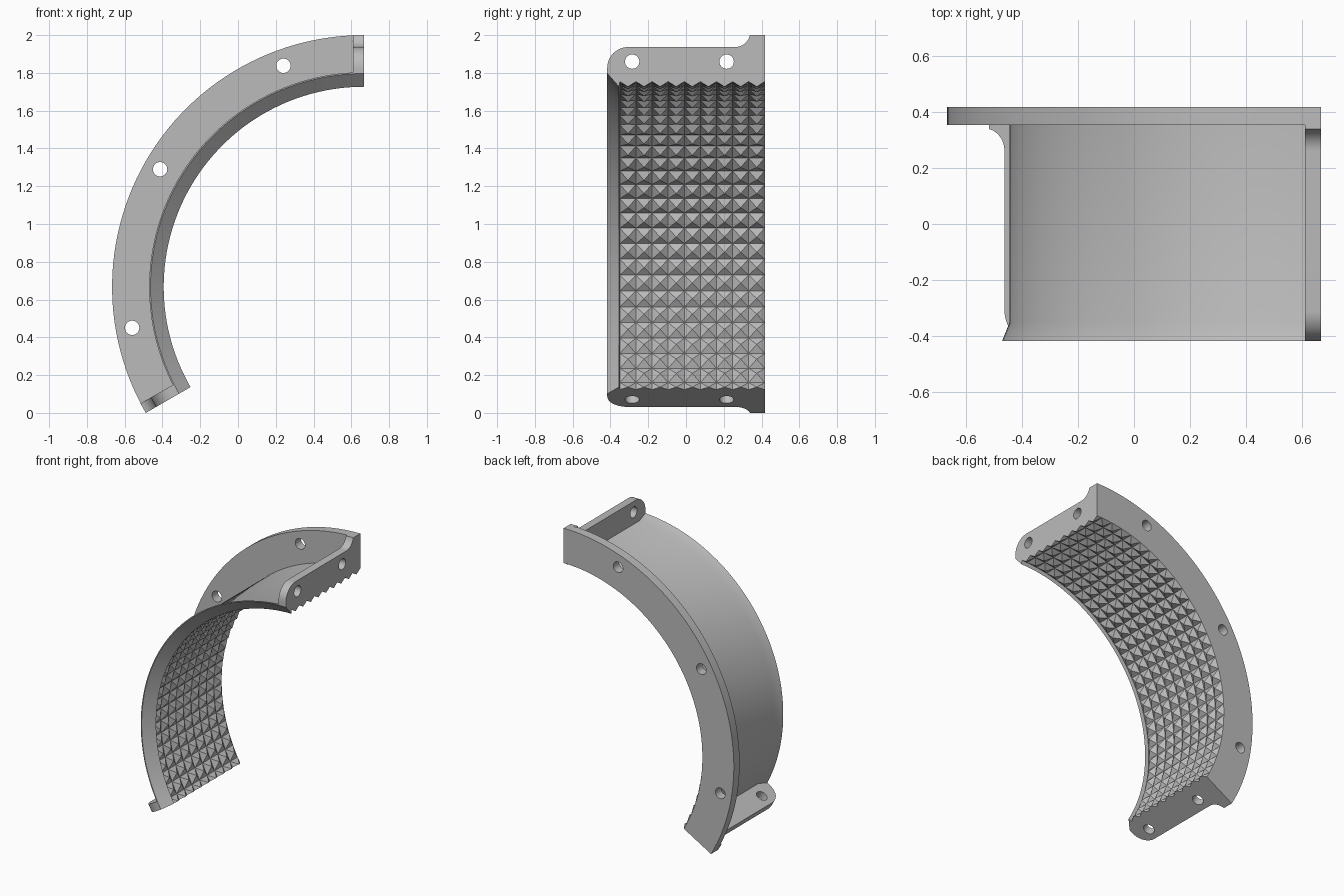
import bpy, bmesh, math
from mathutils import Vector, Matrix

if "Cube" in bpy.data.objects:
    bpy.data.objects.remove(bpy.data.objects["Cube"])

R = 4 / 3                          # flange radius
CX, CZ = 2 / 3, 2 / 3              # arc axis, running along y
A0, A1 = math.radians(90), math.radians(210)
HALF = 0.417                       # half depth
FLANGE_Y = 0.352
ROWS, COLS = 27, 9                 # grip pyramids around and across
TIP, BASE, OUTER = 1.06, 1.087, 1.11
STEPS = ROWS * 2

grey = bpy.data.materials.new("light grey")
grey.use_nodes = True
grey.diffuse_color = (0.5, 0.5, 0.5, 1)
grey.node_tree.nodes["Principled BSDF"].inputs["Base Color"].default_value = (0.5, 0.5, 0.5, 1)


def point(a, y, r, t=0):
    """Polar position, moved by t along the tangent."""
    return Vector((CX + r * math.cos(a) - t * math.sin(a), y,
                   CZ + r * math.sin(a) + t * math.cos(a)))


def loft(name, rings, split=None):
    """Join closed rings into a solid; split chooses quads to cut and their diagonal."""
    bm = bmesh.new()
    loops = [[bm.verts.new(p) for p in ring] for ring in rings]
    n = len(loops[0])
    for i in range(len(loops) - 1):
        for j in range(n):
            a, b = loops[i][j], loops[i][(j + 1) % n]
            d, c = loops[i + 1][j], loops[i + 1][(j + 1) % n]
            cut = split(i, j) if split else None
            if cut == "ac":
                bm.faces.new((a, b, c))
                bm.faces.new((a, c, d))
            elif cut == "bd":
                bm.faces.new((a, b, d))
                bm.faces.new((b, c, d))
            else:
                bm.faces.new((a, b, c, d))
    bm.faces.new(loops[0])
    bm.faces.new(loops[-1])
    bmesh.ops.recalc_face_normals(bm, faces=bm.faces)
    mesh = bpy.data.meshes.new(name)
    bm.to_mesh(mesh)
    bm.free()
    mesh.materials.append(grey)
    obj = bpy.data.objects.new(name, mesh)
    bpy.context.collection.objects.link(obj)
    return obj


def drill(obj, holes, radius=0.038):
    """Cut round holes, each given as a centre and an axis."""
    for centre, axis in holes:
        bm = bmesh.new()
        bmesh.ops.create_cone(bm, cap_ends=True, segments=32, radius1=radius,
                              radius2=radius, depth=0.3)
        turn = axis.to_track_quat('Z', 'Y').to_matrix().to_4x4()
        bm.transform(Matrix.Translation(centre) @ turn)
        mesh = bpy.data.meshes.new("drill")
        bm.to_mesh(mesh)
        bm.free()
        mesh.materials.append(grey)
        cutter = bpy.data.objects.new("drill", mesh)
        cutter.hide_render = True
        bpy.context.collection.objects.link(cutter)
        mod = obj.modifiers.new("hole", 'BOOLEAN')
        mod.operation = 'DIFFERENCE'
        mod.solver = 'EXACT'
        mod.object = cutter
        bpy.context.view_layer.objects.active = obj
        bpy.ops.object.modifier_apply(modifier=mod.name)
        bpy.data.objects.remove(cutter)


def finish(obj):
    bpy.ops.object.select_all(action='DESELECT')
    obj.select_set(True)
    bpy.context.view_layer.objects.active = obj
    bpy.ops.object.shade_smooth_by_angle(angle=math.radians(30))


angles = [A0 + (A1 - A0) * i / STEPS for i in range(STEPS + 1)]

# Curved shell: pyramid grip inside, flared chamfered lip at the front
grip_y = [-0.35 + (HALF + 0.35) * j / (COLS * 2) for j in range(COLS * 2 + 1)]
lip = [(HALF, OUTER), (-0.35, OUTER), (-HALF, 1.137), (-HALF, 1.13), (-0.355, TIP)]


def shell_ring(i):
    a = angles[i]
    grip = [point(a, y, TIP if i % 2 == 0 and j % 2 else BASE) for j, y in enumerate(grip_y)]
    return grip + [point(a, y, r) for y, r in lip]


def grip_split(i, j):
    if j >= COLS * 2:
        return None
    return "bd" if (i + j) % 2 == 0 else "ac"


finish(loft("curved_shell", [shell_ring(i) for i in range(STEPS + 1)], grip_split))

# Back flange with three bolt holes
section = [(FLANGE_Y, OUTER), (HALF, OUTER), (HALF, R), (FLANGE_Y, R)]
flange = loft("back_flange", [[point(a, y, r) for y, r in section] for a in angles])
drill(flange, [(point(math.radians(d), 0.38, 1.246), Vector((0, 1, 0))) for d in (110, 150, 190)])
finish(flange)


# End flanges: rounded front corner, fillet rising to the back flange
def arc(y, r, radius, start, end, n=12):
    return [(y + radius * math.cos(math.radians(start + (end - start) * k / n)),
             r + radius * math.sin(math.radians(start + (end - start) * k / n)))
            for k in range(n + 1)]


TOP = 1.27
outline = [(-0.35, 1.1), (-HALF, 1.13)]
outline += arc(-HALF + 0.11, TOP - 0.11, 0.11, 180, 90)
outline += arc(0.26, TOP + 0.08, 0.08, 270, 348)
outline += [(0.345, R), (0.36, R), (0.36, 1.1)]

for name, a, thick in (("upper_end_flange", A0, 0.057), ("lower_end_flange", A1, -0.057)):
    plate = loft(name, [[point(a, y, r, t) for y, r in outline] for t in (0, thick)])
    tangent = Vector((-math.sin(a), 0, math.cos(a)))
    drill(plate, [(point(a, y, 1.193, thick / 2), tangent) for y in (-0.285, 0.215)])
    finish(plate)
